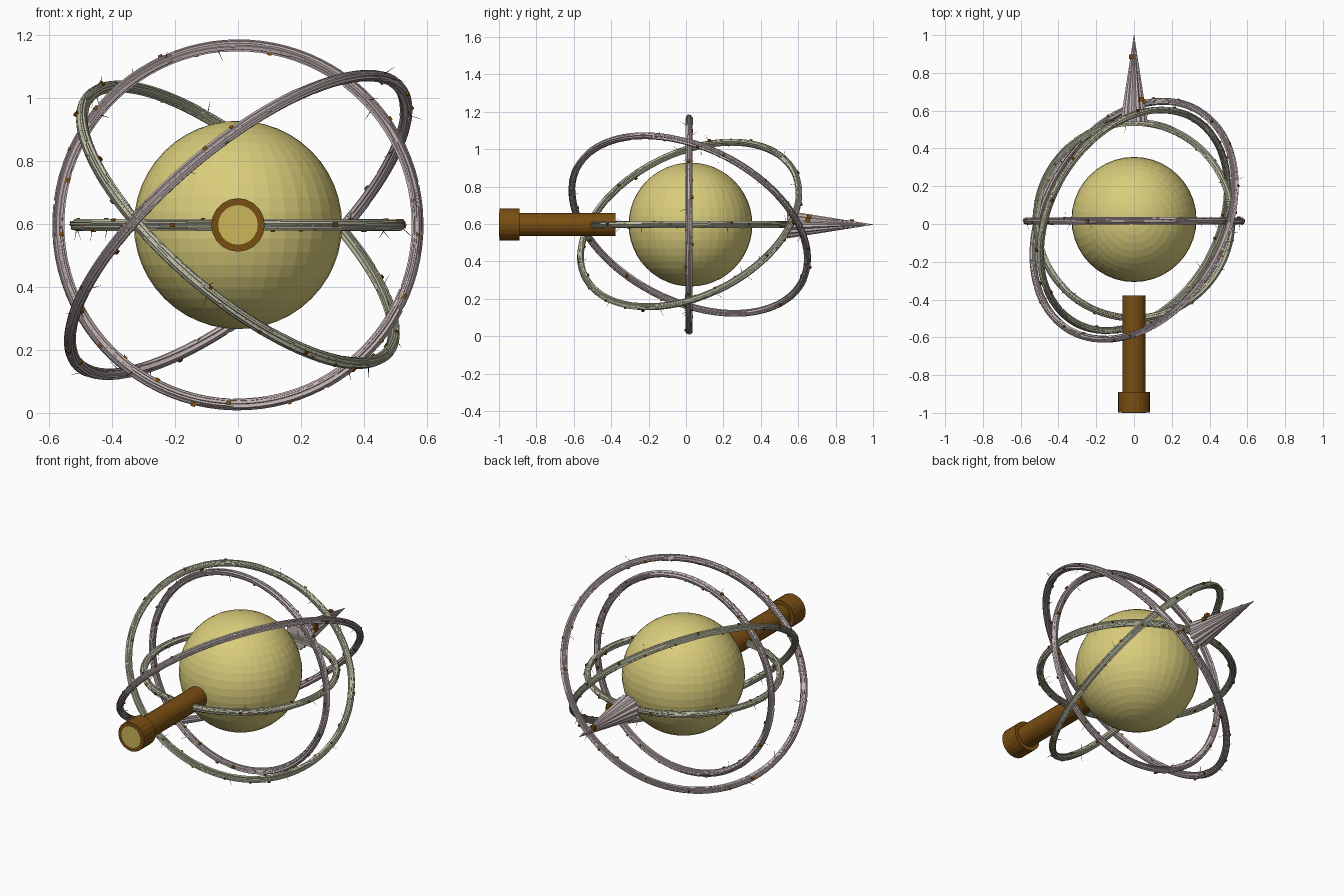
import bpy, bmesh, math, random
from mathutils import Matrix, Vector

random.seed(4)
cube = bpy.data.objects.get("Cube")
if cube:
    bpy.data.objects.remove(cube)

CENTRE = Vector((0, 0.02, 0.597))
TAU = math.tau


def material(name, rgb):
    m = bpy.data.materials.new(name)
    m.use_nodes = True
    col = (*rgb, 1)
    m.diffuse_color = col
    m.node_tree.nodes["Principled BSDF"].inputs["Base Color"].default_value = col
    return m


YELLOW = material("pale_yellow", (0.70, 0.61, 0.20))
GOLD = material("gold", (0.60, 0.47, 0.10))
BROWN = material("brown", (0.19, 0.075, 0.006))
PINK = material("pinkish_grey", (0.57, 0.47, 0.47))
GREEN = material("greenish_grey", (0.52, 0.52, 0.38))
DARK = material("thorn_brown", (0.09, 0.06, 0.03))


def make_object(name, bm, *mats):
    bmesh.ops.recalc_face_normals(bm, faces=bm.faces)
    mesh = bpy.data.meshes.new(name)
    bm.to_mesh(mesh)
    bm.free()
    for m in mats:
        mesh.materials.append(m)
    ob = bpy.data.objects.new(name, mesh)
    bpy.context.collection.objects.link(ob)
    return ob


def ring_point(R, angle, around, offset):
    """Point on a tube: angle along the ring, around its cross-section."""
    r = R + offset * math.cos(around)
    return Vector((r * math.cos(angle), r * math.sin(angle), offset * math.sin(around)))


def strand(bm, R, start, length, around, offset, radius, sides, twist=0.0):
    """Sweep a thin rod along an arc of the ring; a full turn closes itself."""
    closed = length >= TAU
    steps = max(4, round(length / TAU * 90))
    loops = []
    for i in range(steps if closed else steps + 1):
        a = start + length * i / steps
        c = ring_point(R, a, around + twist * i / steps, offset)
        out = Vector((math.cos(a), math.sin(a), 0))
        loops.append([bm.verts.new(c + radius * (out * math.cos(TAU * k / sides)
                      + Vector((0, 0, math.sin(TAU * k / sides))))) for k in range(sides)])
    pairs = list(zip(loops, loops[1:]))
    if closed:
        pairs.append((loops[-1], loops[0]))
    else:
        bm.faces.new(loops[0])
        bm.faces.new(loops[-1])
    for p, q in pairs:
        for k in range(sides):
            n = (k + 1) % sides
            bm.faces.new((p[k], p[n], q[n], q[k]))


def ring(name, R, normal, mat, y_shift=0.0):
    rot = Vector(normal).to_track_quat('Z', 'Y').to_matrix().to_4x4()
    place = Matrix.Translation(CENTRE + Vector((0, y_shift, 0))) @ rot
    # Core wrapped in broken, slightly twisting strands
    bm = bmesh.new()
    strand(bm, R, 0, TAU, 0, 0, 0.0155, 10)
    for k in range(10):
        a = random.uniform(0, TAU)
        end = a + TAU
        while a < end - 0.2:
            length = min(random.uniform(0.5, 1.3), end - a)
            strand(bm, R, a, length, TAU * k / 10 + random.uniform(-0.2, 0.2),
                   random.uniform(0.013, 0.0155), 0.005, 5, random.uniform(-0.25, 0.25))
            a += length + 0.02
    make_object(name, bm, mat).matrix_world = place

    # Small square knots
    bm = bmesh.new()
    for i in range(28):
        a = TAU * (i + random.uniform(-0.3, 0.3)) / 28
        pos = ring_point(R, a, random.uniform(0, TAU), 0.017)
        size = random.uniform(0.009, 0.015)
        bmesh.ops.create_cube(bm, size=size, matrix=Matrix.Translation(pos)
                              @ Matrix.Rotation(a, 4, 'Z'))
    make_object(name + "_knots", bm, BROWN).matrix_world = place

    # Fine thorns
    bm = bmesh.new()
    for i in range(16):
        a, t = random.uniform(0, TAU), random.uniform(0, TAU)
        base, tip = ring_point(R, a, t, 0.015), ring_point(R, a + 0.02, t, 0.05)
        if (place @ tip).z < 0.002 or abs((place @ tip).x) > 0.59:
            continue
        turn = (tip - base).to_track_quat('Z', 'Y').to_matrix().to_4x4()
        bmesh.ops.create_cone(bm, segments=4, radius1=0.0015, radius2=0.0004, cap_ends=True,
                              depth=(tip - base).length,
                              matrix=Matrix.Translation((base + tip) / 2) @ turn)
    make_object(name + "_thorns", bm, DARK).matrix_world = place


def cylinder(name, radius, y0, y1, mat, sides=20, radius2=None):
    """Cylinder or cone along y, radius at y0 and radius2 at y1."""
    bm = bmesh.new()
    bmesh.ops.create_cone(bm, segments=sides, radius1=radius,
                          radius2=radius if radius2 is None else radius2,
                          depth=y1 - y0, cap_ends=True,
                          matrix=Matrix.Translation((0, (y0 + y1) / 2, CENTRE.z))
                          @ Matrix.Rotation(-math.pi / 2, 4, 'X'))
    return make_object(name, bm, mat)


# Central globe
bm = bmesh.new()
bmesh.ops.create_uvsphere(bm, u_segments=40, v_segments=24, radius=0.331,
                          matrix=Matrix.Translation(CENTRE + Vector((0, 0.004, 0))))
make_object("globe", bm, YELLOW)

# Four orbiting rings
ring("upright_ring", 0.571, (0, 1, 0), PINK, -0.004)
ring("level_ring", 0.517, (0, 0, 1), GREEN)
ring("large_tilted_ring", 0.674, (-0.608, 0.356, 0.709), PINK)
ring("small_tilted_ring", 0.625, (0.608, -0.356, 0.709), GREEN)

# Front barrel with a collar and glowing end
cylinder("barrel", 0.062, -0.95, -0.378, BROWN)
cylinder("barrel_collar", 0.085, -0.998, -0.89, BROWN)
cylinder("barrel_end_disc", 0.063, -1.0, -0.994, GOLD)

# Rear spike with fluted sides
spike = cylinder("spike", 0.074, 0.54, 1.0, PINK, 28, 0.001)
for i, v in enumerate(sorted((v for v in spike.data.vertices if v.co.y < 0.6),
                             key=lambda v: math.atan2(v.co.z - CENTRE.z, v.co.x))):
    if i % 2:
        v.co.x *= 0.88
        v.co.z = CENTRE.z + (v.co.z - CENTRE.z) * 0.88

# Knots on the spike
bm = bmesh.new()
for pos in ((0.04, 0.66, 0.64), (-0.015, 0.885, 0.612), (0.05, 0.65, 0.62)):
    bmesh.ops.create_cube(bm, size=0.024, matrix=Matrix.Translation(pos))
make_object("spike_knots", bm, BROWN)
